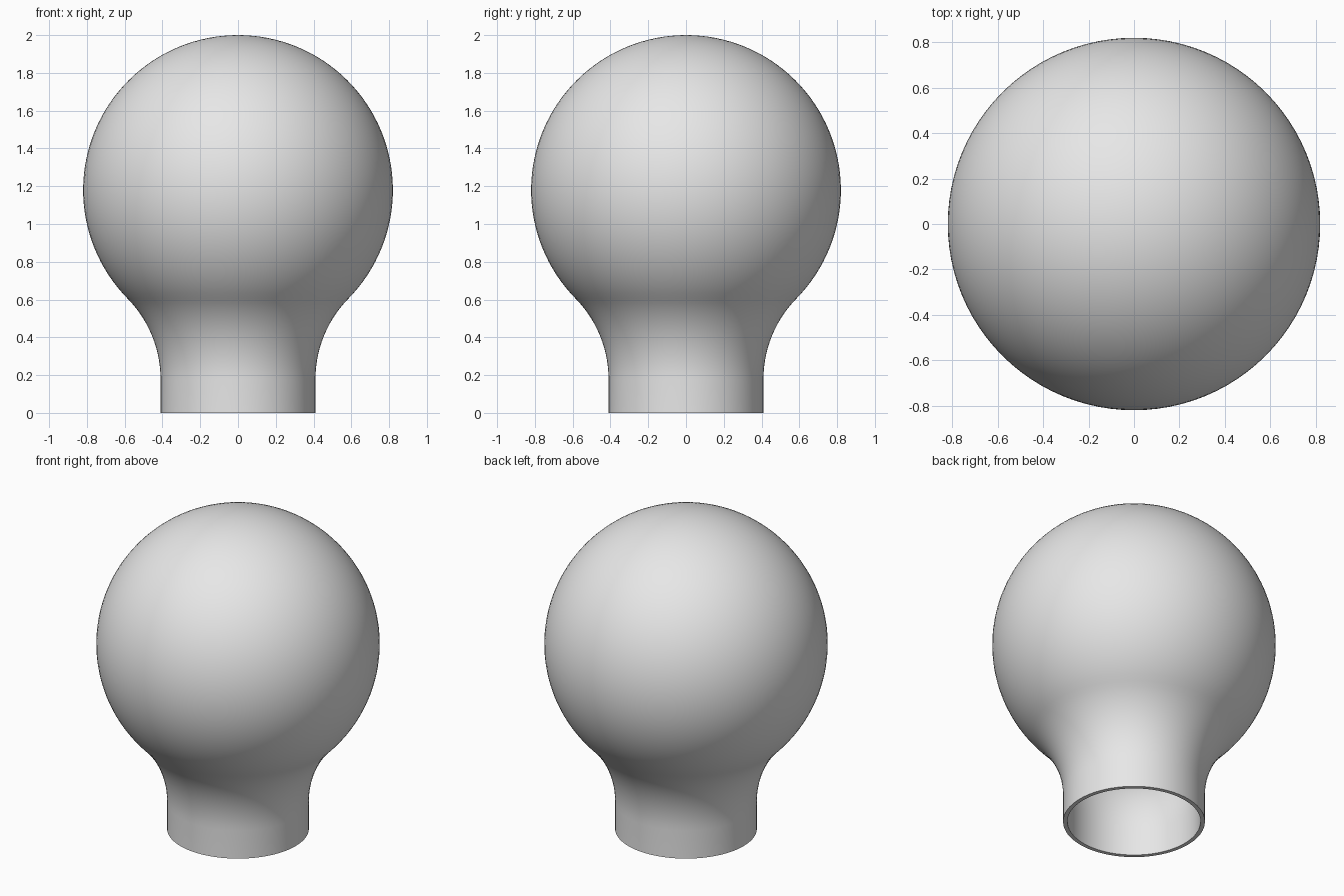
import bpy, bmesh, math
from mathutils import Vector, Matrix

cube = bpy.data.objects.get("Cube")
if cube:
    bpy.data.objects.remove(cube)

BULB_R, BULB_Z = 0.82, 1.18
NECK_R, FLARE_R = 0.41, 0.61
WALL = 0.025
SEGMENTS = 96


def arc(cx, cz, radius, start, end, steps):
    """Points along an arc in the XZ plane."""
    angles = [start + (end - start) * i / steps for i in range(steps + 1)]
    return [Vector((cx + radius * math.cos(a), 0, cz + radius * math.sin(a))) for a in angles]


def profile(inset):
    """Neck, concave flare and round bulb, from the rim up to the pole."""
    bulb, neck, flare = BULB_R - inset, NECK_R - inset, FLARE_R + inset
    fx = neck + flare
    fz = BULB_Z - math.sqrt((bulb + flare) ** 2 - fx ** 2)
    join = math.atan2(BULB_Z - fz, -fx)
    points = [Vector((neck, 0, 0))]
    points += arc(fx, fz, flare, math.pi, join, 14)
    points += arc(0, BULB_Z, bulb, join - math.pi, math.pi / 2, 48)[1:]
    points[-1].x = 0
    return points


# Hollow shell: outer and inner skins joined by the flat rim
outline = profile(WALL)[::-1] + profile(0)
bm = bmesh.new()
verts = [bm.verts.new(p) for p in outline]
edges = [bm.edges.new(pair) for pair in zip(verts, verts[1:])]
bmesh.ops.spin(bm, geom=verts + edges, cent=(0, 0, 0), axis=(0, 0, 1),
               angle=math.tau, steps=SEGMENTS, use_merge=False)
bmesh.ops.remove_doubles(bm, verts=bm.verts[:], dist=0.0005)
bmesh.ops.recalc_face_normals(bm, faces=bm.faces[:])
mesh = bpy.data.meshes.new("bulb_shell")
bm.to_mesh(mesh)
bm.free()

shell = bpy.data.objects.new("bulb_shell", mesh)
bpy.context.collection.objects.link(shell)

# Plain grey material
grey = bpy.data.materials.new("light_grey")
grey.use_nodes = True
colour = (0.8, 0.8, 0.8, 1)
grey.diffuse_color = colour
next(n for n in grey.node_tree.nodes
     if n.type == 'BSDF_PRINCIPLED').inputs["Base Color"].default_value = colour
mesh.materials.append(grey)

# Smooth skin with crisp rim edges
bpy.ops.object.select_all(action='DESELECT')
shell.select_set(True)
bpy.context.view_layer.objects.active = shell
bpy.ops.object.shade_smooth_by_angle(angle=math.radians(35))
